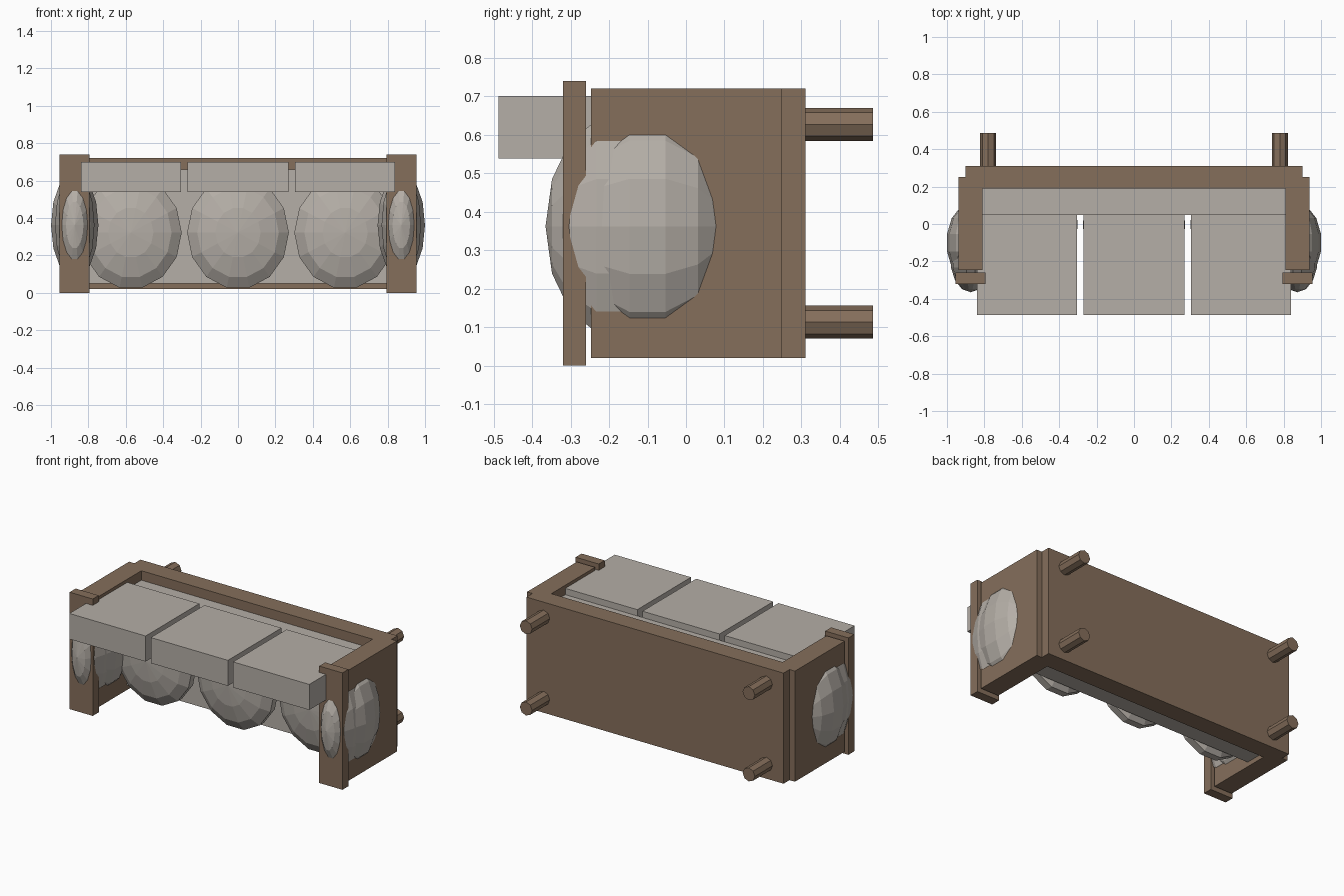
import bpy
import bmesh
from math import radians
from mathutils import Matrix, Vector

if "Cube" in bpy.data.objects:
    bpy.data.objects.remove(bpy.data.objects["Cube"], do_unlink=True)


def make_material(name, rgb):
    mat = bpy.data.materials.new(name)
    mat.use_nodes = True
    color = (*rgb, 1.0)
    mat.diffuse_color = color
    mat.node_tree.nodes["Principled BSDF"].inputs["Base Color"].default_value = color
    return mat


wood = make_material("brown wood", (0.235, 0.158, 0.105))
fabric = make_material("light grey fabric", (0.46, 0.425, 0.385))


def finish(name, bm, mat):
    bmesh.ops.recalc_face_normals(bm, faces=bm.faces)
    mesh = bpy.data.meshes.new(name)
    bm.to_mesh(mesh)
    bm.free()
    mesh.materials.append(mat)
    obj = bpy.data.objects.new(name, mesh)
    bpy.context.collection.objects.link(obj)
    return obj


def box(name, low, high, mat):
    low, high = Vector(low), Vector(high)
    bm = bmesh.new()
    bmesh.ops.create_cube(bm, size=1)
    bmesh.ops.scale(bm, vec=high - low, verts=bm.verts)
    bmesh.ops.translate(bm, vec=(low + high) / 2, verts=bm.verts)
    return finish(name, bm, mat)


def pad(name, center, radii):
    """Faceted ellipsoid whose poles point to the front and back."""
    bm = bmesh.new()
    bmesh.ops.create_uvsphere(bm, u_segments=14, v_segments=7, radius=1)
    turn = Matrix.Rotation(radians(90), 3, "X") @ Matrix.Rotation(radians(90), 3, "Z")
    bmesh.ops.rotate(bm, matrix=turn, verts=bm.verts)
    bmesh.ops.scale(bm, vec=radii, verts=bm.verts)
    bmesh.ops.translate(bm, vec=center, verts=bm.verts)
    return finish(name, bm, fabric)


def leg(name, x, z):
    bm = bmesh.new()
    bmesh.ops.create_cone(bm, cap_ends=True, segments=8, radius1=0.043,
                          radius2=0.043, depth=0.187)
    bmesh.ops.rotate(bm, matrix=Matrix.Rotation(radians(90), 3, "X"), verts=bm.verts)
    bmesh.ops.translate(bm, vec=(x, 0.393, z), verts=bm.verts)
    return finish(name, bm, wood)


# Frame base and the padded panel lying against it
box("base_board", (-0.9, 0.19, 0.02), (0.9, 0.31, 0.72), wood)
box("padded_panel", (-0.812, 0.048, 0.05), (0.812, 0.192, 0.66), fabric)

# Arms with trim boards, pads and legs, on both sides
for side, s in (("left", 1), ("right", -1)):
    inner, outer = sorted((s * 0.81, s * 0.938))
    box(side + "_arm", (inner, -0.247, 0.02), (outer, 0.25, 0.72), wood)
    inner, outer = sorted((s * 0.793, s * 0.955))
    box(side + "_arm_trim", (inner, -0.32, 0), (outer, -0.26, 0.74), wood)
    pad(side + "_arm_pad", (s * 0.873, -0.1, 0.362), (0.13, 0.21, 0.292))
    pad(side + "_arm_front_pad", (s * 0.873, -0.195, 0.362), (0.108, 0.17, 0.29))
    for level, z in (("upper", 0.627), ("lower", 0.113)):
        leg(side + "_" + level + "_leg", s * 0.78, z)

# Three round cushions, each with a slab cushion above
for side, x, half in (("right", -0.573, 0.267), ("middle", 0, 0.27), ("left", 0.573, 0.267)):
    pad(side + "_round_cushion", (x, -0.004, 0.322), (0.279, 0.1, 0.31))
    box(side + "_slab_cushion", (x - half, -0.487, 0.538), (x + half, 0.05, 0.7), fabric)
